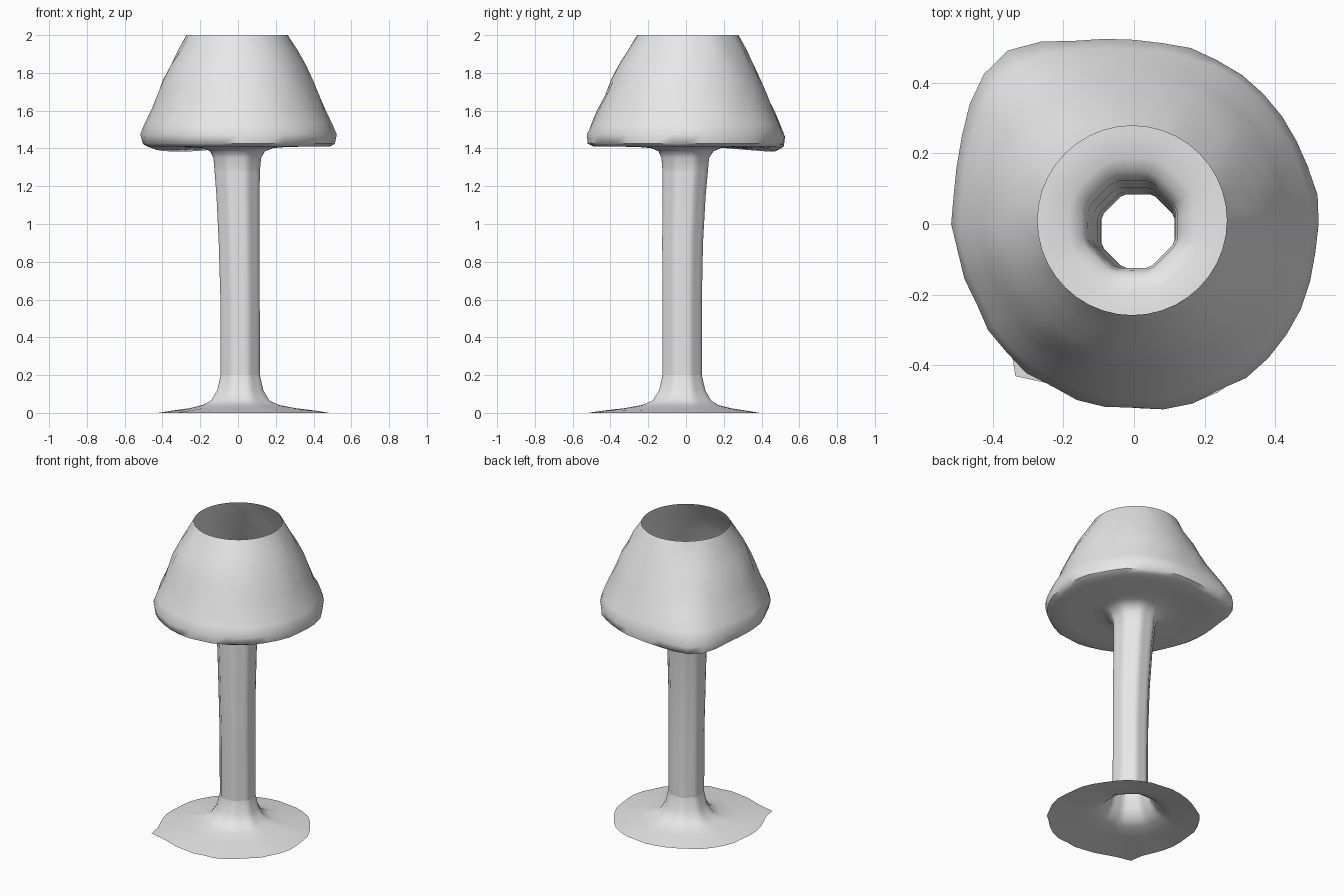
import bpy, bmesh, math, random

if "Cube" in bpy.data.objects:
    bpy.data.objects.remove(bpy.data.objects["Cube"])

random.seed(4)
N = 40  # sides of every ring, a multiple of 8 so the stem can be octagonal

grey = bpy.data.materials.new("plain grey")
grey.diffuse_color = (0.8, 0.8, 0.8, 1)
grey.use_nodes = True
grey.node_tree.nodes["Principled BSDF"].inputs["Base Color"].default_value = grey.diffuse_color


def bell(a, centre, width):
    """Smooth bump around an angle, in degrees."""
    d = (a - centre + 180) % 360 - 180
    return math.exp(-(d / width) ** 2)


def octagon(a):
    """Radius factor of an octagon with flats on the axes."""
    d = math.radians((a + 22.5) % 45 - 22.5)
    return 1 / math.cos(d)


def loft(name, rings, shape, smooth=50):
    """Open shell through rings (z, radius, centre x, centre y, extra)."""
    bm = bmesh.new()
    loops = []
    for z, r, cx, cy, extra in rings:
        loop = []
        for i in range(N):
            a = 360 * i / N
            rr, dz = shape(a, z, r, extra)
            t = math.radians(a)
            loop.append(bm.verts.new((cx + rr * math.cos(t), cy + rr * math.sin(t), z + dz)))
        loops.append(loop)
    for lo, hi in zip(loops, loops[1:]):
        for i in range(N):
            j = (i + 1) % N
            bm.faces.new((lo[i], lo[j], hi[j], hi[i]))
    mesh = bpy.data.meshes.new(name)
    bm.to_mesh(mesh)
    bm.free()
    mesh.materials.append(grey)
    ob = bpy.data.objects.new(name, mesh)
    bpy.context.collection.objects.link(ob)
    bpy.ops.object.select_all(action='DESELECT')
    ob.select_set(True)
    bpy.context.view_layer.objects.active = ob
    bpy.ops.object.shade_smooth_by_angle(angle=math.radians(smooth))
    return ob


# Base: thin flared foot with a ragged edge and one small point
def base_shape(a, z, r, extra):
    k = extra * (0.07 * bell(a, 226, 7) + random.uniform(-0.008, 0.008))
    return r * (1 + (octagon(a) - 1) * (1 - extra)) + k, 0


loft("base", [
    (0.0, 0.455, 0.03, -0.065, 1),
    (0.012, 0.38, 0.03, -0.06, 0.4),
    (0.025, 0.28, 0.025, -0.045, 0.2),
    (0.042, 0.20, 0.015, -0.03, 0.1),
    (0.065, 0.155, 0.012, -0.022, 0),
    (0.12, 0.122, 0.012, -0.02, 0),
    (0.2, 0.104, 0.012, -0.02, 0),
], base_shape)


# Stem: hollow octagonal tube, slightly wider toward the top
def stem_shape(a, z, r, extra):
    return r * octagon(a), 0


loft("stem", [
    (0.2, 0.104, 0.012, -0.02, 0),
    (0.6, 0.104, 0.011, -0.02, 0),
    (0.9, 0.108, 0.006, -0.018, 0),
    (1.15, 0.114, 0.0, -0.01, 0),
    (1.28, 0.120, -0.004, -0.004, 0),
], stem_shape, 25)


# Shade: flared floor, rounded rim, tapering wall, open top
def shade_shape(a, z, r, extra):
    w = max(0, min(1, (r - 0.12) / 0.1))
    rr = r * (1 + (octagon(a) - 1) * (1 - w))
    rr += extra * (0.085 * bell(a, 131, 20) + 0.012 * bell(a, 310, 35) - 0.018 * bell(a, 205, 30))
    rough = 0.006 if 1.41 < z < 1.95 else 0
    rr += random.uniform(-rough, rough)
    dz = -0.03 * extra * bell(a, 125, 28) if z < 1.5 else 0
    return rr, dz


loft("shade", [
    (1.28, 0.120, -0.004, -0.004, 0),
    (1.35, 0.126, -0.004, -0.004, 0),
    (1.385, 0.145, -0.002, 0, 0),
    (1.402, 0.185, 0, 0, 0),
    (1.408, 0.26, 0, 0, 0),
    (1.410, 0.38, 0, 0, 0.4),
    (1.410, 0.485, 0, 0, 0.9),
    (1.425, 0.513, 0, 0, 1),
    (1.475, 0.522, 0, 0, 1),
    (1.53, 0.498, 0, 0, 0.8),
    (1.60, 0.465, 0, 0, 0.55),
    (1.68, 0.433, 0, 0, 0.35),
    (1.76, 0.398, 0, 0, 0.2),
    (1.84, 0.359, 0, 0, 0.1),
    (1.92, 0.314, 0, 0.005, 0),
    (2.0, 0.268, -0.005, 0.01, 0),
], shade_shape)
